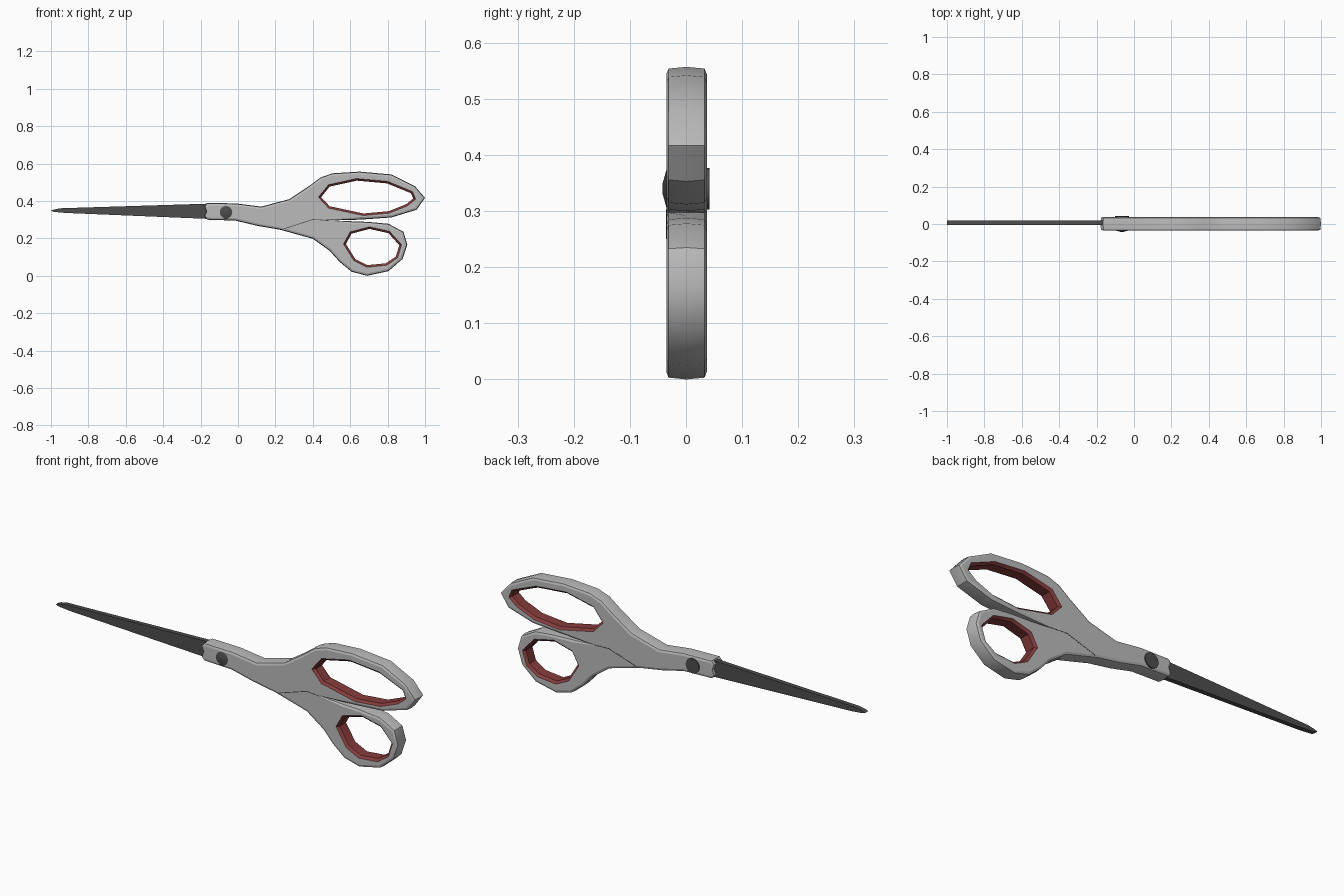
import bpy, bmesh, math
from mathutils import Vector, Matrix

cube = bpy.data.objects.get("Cube")
if cube:
    bpy.data.objects.remove(cube, do_unlink=True)


def make_material(name, colour):
    mat = bpy.data.materials.new(name)
    mat.use_nodes = True
    rgba = (*colour, 1.0)
    mat.diffuse_color = rgba
    mat.node_tree.nodes["Principled BSDF"].inputs["Base Color"].default_value = rgba
    return mat


GREY = make_material("grey plastic", (0.50, 0.50, 0.50))
RED = make_material("dark red lining", (0.24, 0.045, 0.045))
STEEL = make_material("dark steel", (0.075, 0.075, 0.075))


def finish(bm, name, mats, sharp=()):
    """Turn a bmesh into an object, smooth except at strong corners."""
    bmesh.ops.recalc_face_normals(bm, faces=bm.faces)
    for f in bm.faces:
        f.smooth = True
    for e in bm.edges:
        e.smooth = e.calc_face_angle(0) < 0.6 and e not in sharp
    mesh = bpy.data.meshes.new(name)
    bm.to_mesh(mesh)
    bm.free()
    obj = bpy.data.objects.new(name, mesh)
    for m in mats:
        mesh.materials.append(m)
    bpy.context.collection.objects.link(obj)
    return obj


def offset(points, d):
    """Shrink (d > 0) a closed outline by moving points along mitred normals."""
    pts = [Vector(p) for p in points]
    n = len(pts)
    area = sum(pts[i - 1].x * pts[i].y - pts[i].x * pts[i - 1].y for i in range(n))
    side = 1 if area > 0 else -1
    out = []
    for i, p in enumerate(pts):
        a = (p - pts[i - 1]).normalized()
        b = (pts[(i + 1) % n] - p).normalized()
        na, nb = Vector((-a.y, a.x)), Vector((-b.y, b.x))
        m = (na + nb).normalized()
        out.append(p + m * side * d / max(m.dot(na), 0.7))
    return out


def wall(bm, points, section, mat):
    """Sweep a (depth, inset) section round an outline; return the end rings' edges."""
    rings = [[bm.verts.new((p.x, y, p.y)) for p in offset(points, d)] for y, d in section]
    n = len(points)
    for r, s in zip(rings, rings[1:]):
        for i in range(n):
            j = (i + 1) % n
            bm.faces.new((r[i], r[j], s[j], s[i])).material_index = mat
    return [[bm.edges.get((r[i - 1], r[i])) for i in range(n)]
            for r in (rings[0], rings[-1])]


def plate(name, points, y0, y1, mat):
    bm = bmesh.new()
    for ring in wall(bm, points, [(y0, 0), (y1, 0)], 0):
        bmesh.ops.triangle_fill(bm, edges=ring, use_beauty=True)
    return finish(bm, name, [mat])


# Handle body: collar, waist, long finger loop and small thumb loop
body = [(-0.165, 0.39), (-0.01, 0.387), (0.125, 0.37), (0.275, 0.41), (0.38, 0.48),
        (0.44, 0.525), (0.505, 0.548), (0.65, 0.557), (0.82, 0.542), (0.945, 0.48),
        (1.0, 0.417), (0.955, 0.353), (0.82, 0.312), (0.65, 0.300), (0.48, 0.297),
        (0.60, 0.292), (0.70, 0.288), (0.805, 0.278), (0.885, 0.235), (0.905, 0.166),
        (0.88, 0.09), (0.805, 0.025), (0.69, 0.0), (0.607, 0.022), (0.543, 0.075),
        (0.49, 0.134), (0.40, 0.198), (0.227, 0.246), (0.104, 0.267), (-0.013, 0.295),
        (-0.165, 0.30), (-0.18, 0.318), (-0.17, 0.345), (-0.18, 0.372)]
finger_hole = [(0.43, 0.42), (0.484, 0.487), (0.634, 0.52), (0.80, 0.505), (0.933, 0.45),
               (0.95, 0.41), (0.906, 0.374), (0.81, 0.335), (0.67, 0.322), (0.484, 0.362)]
thumb_hole = [(0.564, 0.17), (0.60, 0.235), (0.703, 0.262), (0.81, 0.238), (0.875, 0.166),
              (0.853, 0.096), (0.794, 0.056), (0.69, 0.046), (0.62, 0.08)]

outer_section = [(-0.035, 0.013), (-0.031, 0.003), (0.001, 0), (0.033, 0.003), (0.037, 0.013)]
hole_section = [(-0.035, 0), (-0.024, 0.011), (0.026, 0.011), (0.037, 0)]

bm = bmesh.new()
fronts, backs = [], []
for points, section, mat in ((body, outer_section, 0),
                             (finger_hole, hole_section, 1),
                             (thumb_hole, hole_section, 1)):
    front, back = wall(bm, points, section, mat)
    fronts += front
    backs += back
for edges, y in ((fronts, -1), (backs, 1)):
    bmesh.ops.triangle_fill(bm, edges=edges, use_beauty=True, normal=(0, y, 0))
finish(bm, "handles", [GREY, RED], set(fronts + backs))

# Thin parting line between the two handles, on both faces
seam = [(0.245, 0.253), (0.40, 0.303), (0.465, 0.299), (0.465, 0.296), (0.40, 0.299),
        (0.247, 0.250)]
plate("front_seam", seam, -0.0356, -0.034, STEEL)
plate("back_seam", seam, 0.036, 0.0376, STEEL)

# Two closed blades lying side by side
blade = [(-0.15, 0.386), (-0.95, 0.361), (-0.985, 0.354), (-1.0, 0.348), (-0.985, 0.342),
         (-0.92, 0.336), (-0.15, 0.304)]
plate("front_blade", blade, -0.005, 0.0065, STEEL)
plate("back_blade", blade, 0.0065, 0.018, STEEL)


# Pivot: low cone on the front, flat cap on the back
def pivot(name, y, depth, r_front, r_back):
    bm = bmesh.new()
    bmesh.ops.create_cone(bm, cap_ends=True, segments=16, radius1=r_back, radius2=r_front,
                          depth=depth, matrix=Matrix.Translation((-0.064, y, 0.34))
                          @ Matrix.Rotation(math.pi / 2, 4, "X"))
    finish(bm, name, [STEEL])


pivot("pivot_front", -0.038, 0.008, 0.008, 0.037)
pivot("pivot_back", 0.039, 0.006, 0.037, 0.037)
